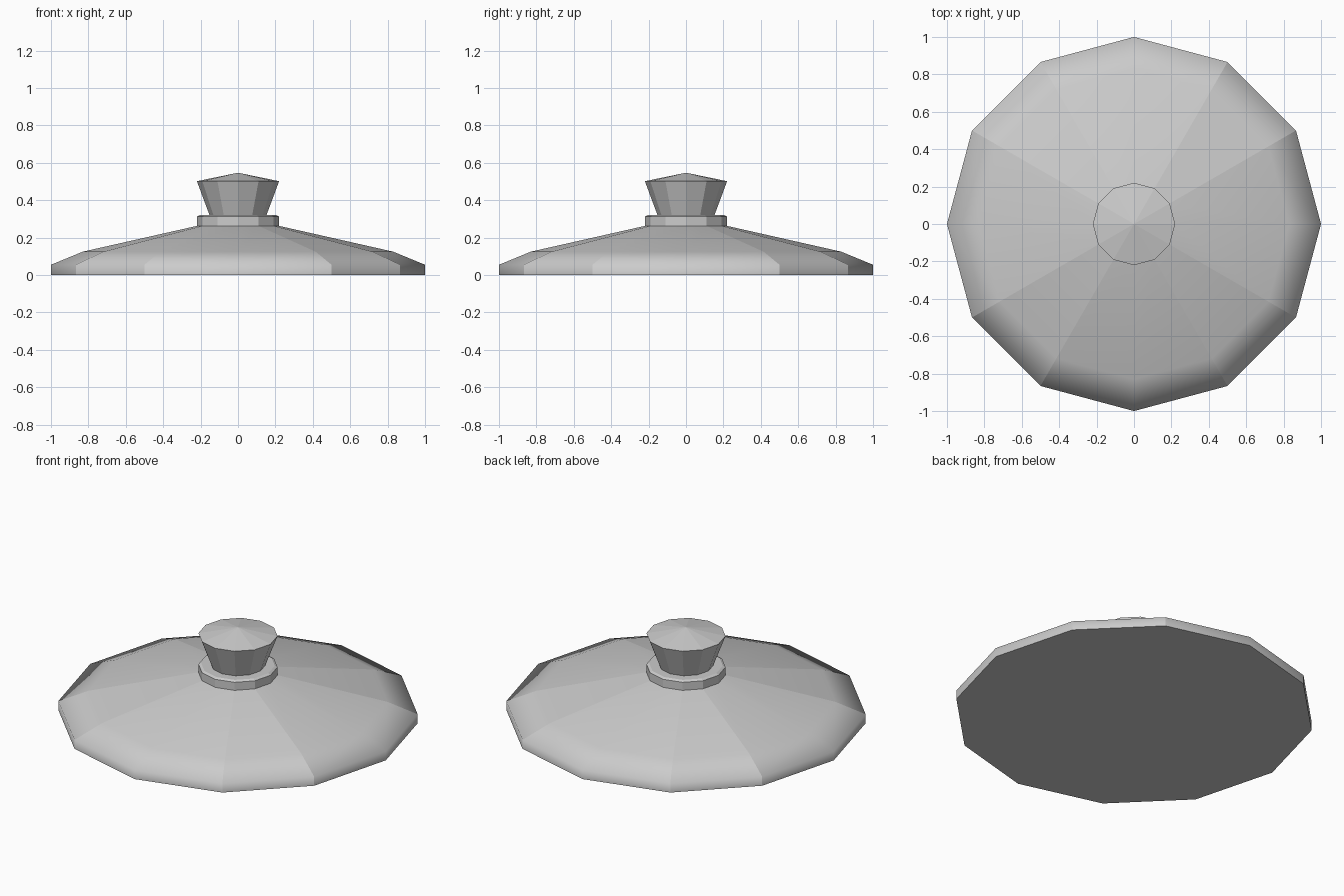
import bpy, bmesh, math

if "Cube" in bpy.data.objects:
    bpy.data.objects.remove(bpy.data.objects["Cube"])

SIDES = 12

def lathe(name, profile, smooth=False):
    """Turn (radius, z) points into a closed 12-sided solid; radius 0 makes a tip."""
    bm = bmesh.new()
    rings = []
    for r, z in profile:
        if r == 0:
            rings.append([bm.verts.new((0, 0, z))])
        else:
            rings.append([bm.verts.new((r * math.cos(math.tau * i / SIDES),
                                        r * math.sin(math.tau * i / SIDES), z))
                          for i in range(SIDES)])
    for a, b in zip(rings, rings[1:]):
        for i in range(SIDES):
            j = (i + 1) % SIDES
            if len(b) == 1:
                f = bm.faces.new((a[i], a[j], b[0]))
            else:
                f = bm.faces.new((a[i], a[j], b[j], b[i]))
            f.smooth = smooth
    for ring in (rings[0], rings[-1]):
        if len(ring) > 1:
            bm.faces.new(ring)
    bmesh.ops.recalc_face_normals(bm, faces=bm.faces)
    if smooth:
        # Ribs stay crisp except on the axes; cap borders stay crisp too
        for e in bm.edges:
            u, v = (w.co for w in e.verts)
            rib = abs(u.z - v.z) > 1e-4
            axial = min(abs(u.x), abs(u.y)) < 1e-4
            capped = any(len(f.verts) == SIDES for f in e.link_faces)
            e.smooth = not ((rib and not axial) or capped)
    mesh = bpy.data.meshes.new(name)
    bm.to_mesh(mesh)
    bm.free()
    obj = bpy.data.objects.new(name, mesh)
    bpy.context.collection.objects.link(obj)
    return obj

# Shallow lid with a short rim and a closed underside
lathe("lid", [(1, 0), (1, 0.055), (0.83, 0.125), (0.21, 0.265)], smooth=True)
# Collar at the top of the lid
lathe("collar", [(0.22, 0.262), (0.22, 0.312), (0.205, 0.32)])
# Flared knob with a low pointed top
lathe("knob", [(0.15, 0.315), (0.22, 0.502), (0, 0.547)])
